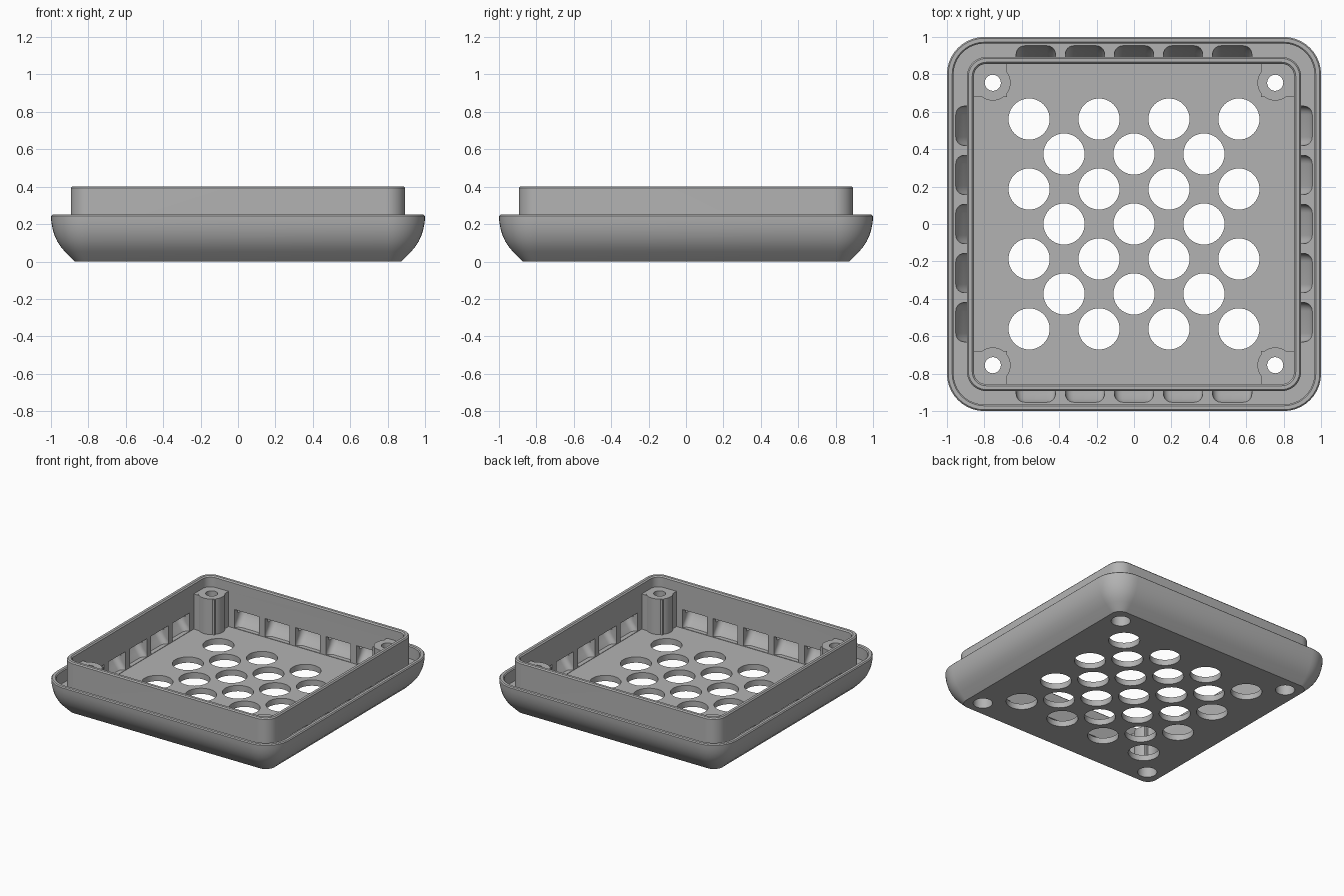
import bpy, bmesh, math
from mathutils import Matrix

if "Cube" in bpy.data.objects:
    bpy.data.objects.remove(bpy.data.objects["Cube"])

GREY = (0.45, 0.45, 0.45, 1)
mat = bpy.data.materials.new("grey plastic")
mat.use_nodes = True
mat.diffuse_color = GREY
mat.node_tree.nodes["Principled BSDF"].inputs["Base Color"].default_value = GREY


def make_object(name, bm):
    bmesh.ops.recalc_face_normals(bm, faces=bm.faces)
    mesh = bpy.data.meshes.new(name)
    bm.to_mesh(mesh)
    bm.free()
    mesh.materials.append(mat)
    obj = bpy.data.objects.new(name, mesh)
    bpy.context.collection.objects.link(obj)
    return obj


def loft(bm, rings, matrix=Matrix()):
    """Skin a stack of equal-length point rings and cap both ends."""
    loops = [[bm.verts.new(matrix @ Matrix.Translation(p).translation) for p in r] for r in rings]
    n = len(loops[0])
    for a, b in zip(loops, loops[1:]):
        for i in range(n):
            bm.faces.new((a[i], a[(i + 1) % n], b[(i + 1) % n], b[i]))
    bm.faces.new(loops[0])
    bm.faces.new(loops[-1])


def rounded_square(half, radius, z, steps=10):
    pts = []
    for q in range(4):
        turn = Matrix.Rotation(q * math.pi / 2, 4, "Z")
        for i in range(steps + 1):
            a = i / steps * math.pi / 2
            c = half - radius
            pts.append(turn @ Matrix.Translation((c + radius * math.cos(a), c + radius * math.sin(a), z)).translation)
    return pts


def cylinder(bm, x, y, radius, z0, z1, sides=40):
    bmesh.ops.create_cone(bm, cap_ends=True, segments=sides, radius1=radius, radius2=radius,
                          depth=z1 - z0, matrix=Matrix.Translation((x, y, (z0 + z1) / 2)))


def combine(target, bm, operation):
    """Apply a boolean with a temporary helper."""
    helper = make_object("helper", bm)
    helper.hide_render = True
    mod = target.modifiers.new("cut", "BOOLEAN")
    mod.operation, mod.solver, mod.object = operation, "EXACT", helper
    bpy.context.view_layer.update()
    evaluated = target.evaluated_get(bpy.context.evaluated_depsgraph_get())
    mesh = bpy.data.meshes.new_from_object(evaluated)
    target.modifiers.clear()
    target.data = mesh
    bpy.data.objects.remove(helper)


FLOOR, CHANNEL = 0.045, 0.15

# Tray: curved outer shell, channel, raised inner wall and floor
bm = bmesh.new()
outer = [(0.872, 0), (0.925, 0.052), (0.947, 0.078), (0.966, 0.107), (0.981, 0.14),
         (0.991, 0.172), (0.998, 0.21), (1, 0.243), (0.993, 0.25),
         (0.972, 0.25), (0.965, 0.243), (0.965, CHANNEL)]
inner = [(0.893, CHANNEL), (0.893, 0.393), (0.885, 0.402), (0.865, 0.402),
         (0.856, 0.393), (0.856, FLOOR)]
rings = [rounded_square(h, h - 0.8, z) for h, z in outer]
rings += [rounded_square(h, h - 0.79, z) for h, z in inner]
loft(bm, rings)
tray = make_object("vented_tray", bm)

# Screw posts in the corners, tied to the wall by blocks
corners = [(sx * 0.755, sy * 0.755) for sx in (-1, 1) for sy in (-1, 1)]
bm = bmesh.new()
for x, y in corners:
    cylinder(bm, x, y, 0.095, 0.02, 0.32)
combine(tray, bm, "UNION")
bm = bmesh.new()
for x, y in corners:
    place = Matrix.Translation((math.copysign(0.77, x), math.copysign(0.77, y), 0.17))
    bmesh.ops.create_cube(bm, size=1, matrix=place @ Matrix.Diagonal((0.18, 0.18, 0.296, 1)))
combine(tray, bm, "UNION")

# Staggered vent holes and narrow screw bores
bm = bmesh.new()
for row in range(-3, 4):
    for col in range(-3, 4):
        if (row + col) % 2 == 0 and row % 2:
            cylinder(bm, col * 0.187, row * 0.187, 0.11, -0.1, 0.1)
        elif (row + col) % 2 == 0:
            cylinder(bm, col * 0.187, row * 0.187, 0.11, -0.1, 0.1)
for x, y in corners:
    cylinder(bm, x, y, 0.043, -0.1, 0.5)
combine(tray, bm, "DIFFERENCE")

# Wide screw-head recesses from below
bm = bmesh.new()
for x, y in corners:
    cylinder(bm, x, y, 0.068, -0.1, 0.2)
combine(tray, bm, "DIFFERENCE")

# Scooped slots through the wall into the shell, five per side
scoop = [(0.89, FLOOR + 0.003), (0.912, 0.08), (0.935, 0.11), (0.952, 0.145), (0.962, 0.19)]


def scoop_ring(depth, z, width=0.105, radius=0.045, steps=6):
    arc = [i / steps * math.pi / 2 for i in range(steps + 1)]
    right = [(width - radius + radius * math.cos(a), depth - radius + radius * math.sin(a), z) for a in arc]
    left = [(-x, y, z) for x, y, z in reversed(right)]
    return [(width, 0.83, z)] + right + left + [(-width, 0.83, z)]


bm = bmesh.new()
for side in range(4):
    for k in range(-2, 3):
        place = Matrix.Rotation(side * math.pi / 2, 4, "Z") @ Matrix.Translation((k * 0.2625, 0, 0))
        loft(bm, [scoop_ring(d, z) for d, z in scoop], place)
# Matrix products on points keep only the location
combine(tray, bm, "DIFFERENCE")

# Smooth curves with crisp edges
bpy.ops.object.select_all(action="DESELECT")
tray.select_set(True)
bpy.context.view_layer.objects.active = tray
bpy.ops.object.shade_smooth_by_angle(angle=math.radians(30))
